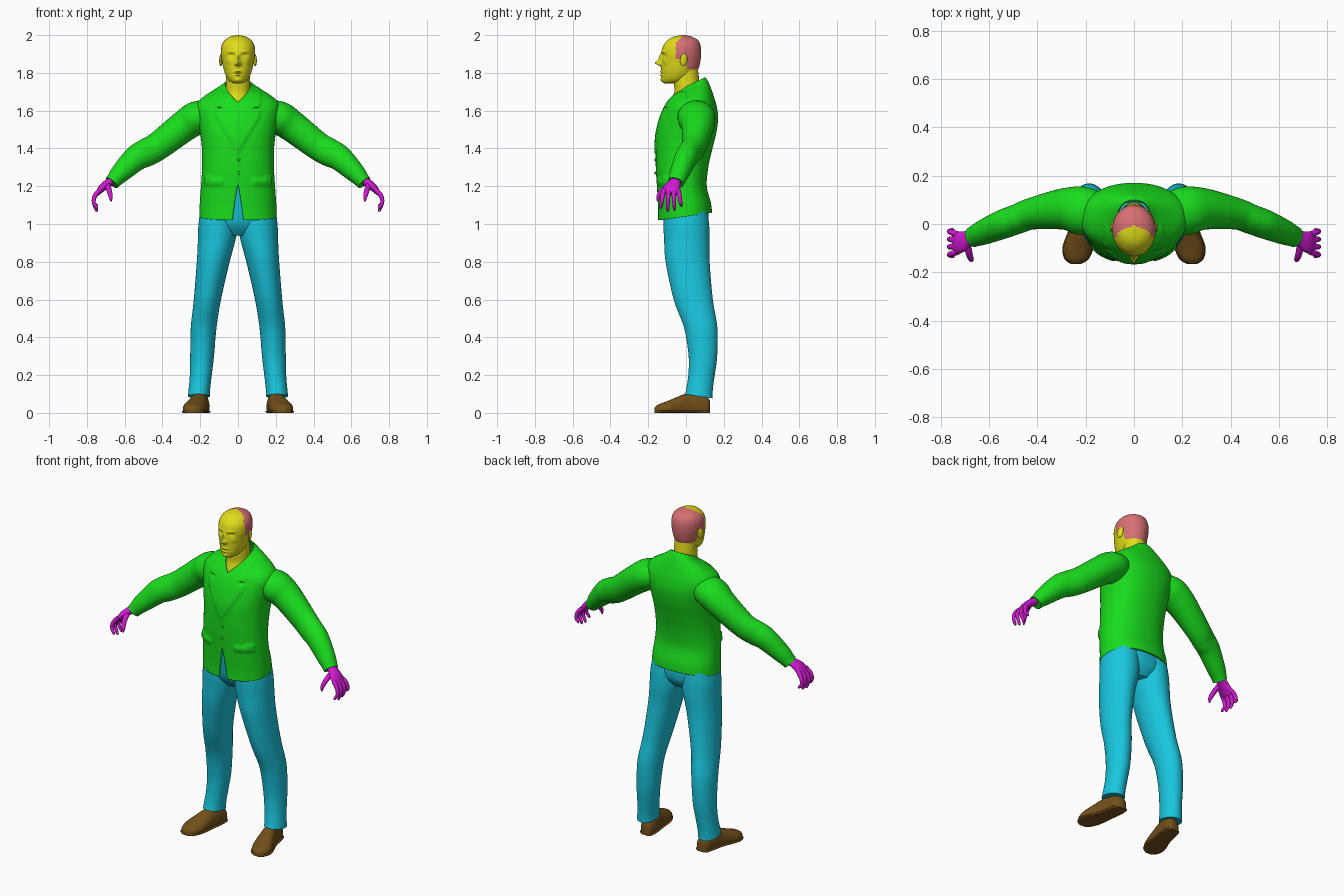
import bpy, bmesh
from math import sin, cos, pi, asin, exp, copysign
from mathutils import Vector

cube = bpy.data.objects.get("Cube")
if cube:
    bpy.data.objects.remove(cube)


def material(name, rgb):
    m = bpy.data.materials.new(name)
    m.use_nodes = True
    m.diffuse_color = (*rgb, 1)
    m.node_tree.nodes["Principled BSDF"].inputs["Base Color"].default_value = (*rgb, 1)
    return m


SKIN = material("yellow skin", (0.75, 0.72, 0.01))
HAIR = material("pink hair", (0.68, 0.16, 0.17))
CLOTH = material("green jacket", (0.01, 0.72, 0.012))
DENIM = material("cyan trousers", (0.01, 0.57, 0.74))
GLOVE = material("magenta hands", (0.65, 0.01, 0.65))
LEATHER = material("brown leather", (0.17, 0.08, 0.01))


def smooth_rows(rows, steps):
    """Catmull-Rom interpolation of rows of numbers."""
    rows = [Vector(r) for r in rows]
    out = []
    for i in range(len(rows) - 1):
        a, b, c, d = rows[max(i - 1, 0)], rows[i], rows[i + 1], rows[min(i + 2, len(rows) - 1)]
        for k in range(steps):
            t = k / steps
            out.append(b + (c - a) * (t / 2) + (a * 2 - b * 5 + c * 4 - d) * (t * t / 2)
                       + (b * 3 - a - c * 3 + d) * (t ** 3 / 2))
    return out + [rows[-1]]


def loft(name, rings, mats, closed=True, mirror=1, rule=None):
    """Skin a list of point rings; rule(center) picks the material index."""
    bm = bmesh.new()
    loops = [[bm.verts.new((p.x * mirror, p.y, p.z)) for p in ring] for ring in rings]
    n = len(loops[0])
    for lo, hi in zip(loops, loops[1:]):
        for j in range(n if closed else n - 1):
            k = (j + 1) % n
            bm.faces.new((lo[j], lo[k], hi[k], hi[j]))
    if closed:
        bm.faces.new(loops[0])
        bm.faces.new(loops[-1])
    bmesh.ops.remove_doubles(bm, verts=bm.verts, dist=0.0002)
    bmesh.ops.recalc_face_normals(bm, faces=bm.faces)
    if rule:
        for f in bm.faces:
            f.material_index = rule(f.calc_center_median())
    mesh = bpy.data.meshes.new(name)
    bm.to_mesh(mesh)
    bm.free()
    for m in mats:
        mesh.materials.append(m)
    return finish(bpy.data.objects.new(name, mesh))


def finish(ob):
    if not ob.users_collection:
        bpy.context.collection.objects.link(ob)
    bpy.ops.object.select_all(action="DESELECT")
    ob.select_set(True)
    bpy.context.view_layer.objects.active = ob
    bpy.ops.object.shade_smooth_by_angle(angle=0.9)
    return ob


def power(v, e):
    return copysign(abs(v) ** e, v)


def level_rings(rows, steps=6, segs=48, e=1.0, gap=None, shape=None):
    """Rings from rows of (z, centre x, half width, front y, back y, tilt)."""
    rings = []
    for z, cx, hw, f, b, tilt in smooth_rows(rows, steps):
        start = asin(min(gap(z) / hw, 0.9)) if gap else 0
        count = segs + 1 if gap else segs
        ring = []
        for j in range(count):
            t = start + (2 * pi - 2 * start) * j / segs
            dy = -(b - f) / 2 * power(cos(t), e)
            p = Vector((cx + hw * power(sin(t), e), (f + b) / 2 + dy, z + tilt * dy))
            ring.append(shape(p) if shape else p)
        rings.append(ring)
    return rings


def tube_rings(rows, steps=5, segs=20):
    """Rings along a path of (x, y, z, radius along y, other radius)."""
    rows = smooth_rows(rows, steps)
    centres = [Vector(r[:3]) for r in rows]
    rings = []
    for i, r in enumerate(rows):
        t = (centres[min(i + 1, len(rows) - 1)] - centres[max(i - 1, 0)]).normalized()
        side = (Vector((0, 1, 0)) - t * t.y).normalized()
        up = t.cross(side)
        rings.append([centres[i] + side * (r[3] * cos(a)) + up * (r[4] * sin(a))
                      for a in (2 * pi * j / segs for j in range(segs))])
    return rings


def ball(name, loc, size, mat):
    bpy.ops.mesh.primitive_uv_sphere_add(segments=20, ring_count=12, location=loc)
    ob = bpy.context.object
    ob.name, ob.scale = name, size
    ob.data.materials.append(mat)
    return finish(ob)


# Head: bumps are (x, z, spread x, spread z, forward amount)
BUMPS = [(0, 1.852, .012, .013, .033), (0, 1.88, .009, .02, .014), (.013, 1.846, .007, .007, .008),
         (.035, 1.892, .016, .010, -.011), (.033, 1.912, .022, .007, .006), (.035, 1.889, .009, .005, .005),
         (0, 1.806, .022, .004, .006), (0, 1.797, .024, .003, -.004), (0, 1.788, .019, .005, .006),
         (0, 1.763, .02, .010, .006), (.05, 1.86, .014, .012, .004)]


def face_shape(p):
    if p.y < -0.02:
        for x, z, sx, sz, amount in BUMPS:
            near = exp(-((abs(p.x) - x) / sx) ** 2 - ((p.z - z) / sz) ** 2)
            p.y -= amount * near
    return p


def hair_rule(c):
    line = -0.012 - 5.5 * c.x ** 2
    crown = c.z > 1.9 and c.y > line
    nape = c.z > 1.82 and c.y > 0.005
    sideburn = c.z > 1.875 and abs(c.x) > 0.07 and c.y > -0.055
    return int(crown or nape or sideburn)


head = [(1.745, 0, .02, -.115, -.06, 0), (1.755, 0, .043, -.126, 0, 0), (1.78, 0, .062, -.131, .04, 0),
        (1.82, 0, .076, -.131, .065, 0), (1.86, 0, .084, -.13, .076, 0), (1.90, 0, .09, -.13, .08, 0),
        (1.94, 0, .088, -.122, .078, 0), (1.97, 0, .073, -.1, .066, 0), (1.99, 0, .045, -.07, .035, 0),
        (2.0, 0, .008, -.025, -.005, 0)]
loft("head", level_rings(head, 9, 112, shape=face_shape), [SKIN, HAIR], rule=hair_rule)
neck = [(1.57, 0, .07, -.1, .09, 0), (1.65, 0, .07, -.078, .085, 0), (1.70, 0, .066, -.062, .076, 0),
        (1.76, 0, .064, -.064, .07, 0), (1.83, 0, .06, -.05, .062, 0)]
loft("neck", level_rings(neck), [SKIN])


# Jacket: open in a V at the neck and below the buttons, lapels and flaps raised
def jacket_gap(z):
    return max(0, (z - 1.65) * 0.6, (1.21 - z) * 0.14)


def jacket_shape(p):
    x, z = abs(p.x), p.z
    lapel = 1.37 < z < 1.70 and x < min((z - 1.37) * 0.58, 0.12)
    notch = 1.60 < z < 1.615 and x > 0.08
    flap = 0.08 < x < 0.175 and 1.205 < z < 1.245
    if p.y < 0 and ((lapel and not notch) or flap):
        p.y -= 0.007
        if flap:
            p.x += copysign(0.004, p.x)
    return p


jacket = [(1.04, 0, .205, -.148, .138, .14), (1.10, 0, .203, -.148, .132, .08), (1.2, 0, .196, -.154, .11, 0),
          (1.3, 0, .19, -.16, .118, 0), (1.4, 0, .191, -.16, .14, 0), (1.48, 0, .2, -.155, .16, 0),
          (1.56, 0, .215, -.135, .17, 0), (1.62, 0, .222, -.11, .163, 0), (1.66, 0, .2, -.088, .15, .05),
          (1.70, 0, .14, -.064, .132, .2), (1.725, 0, .09, -.052, .115, .4), (1.74, 0, .068, -.046, .1, .5)]
coat = loft("jacket", level_rings(jacket, 9, 128, 0.9, jacket_gap, jacket_shape), [CLOTH], closed=False)
solid = coat.modifiers.new("cloth thickness", "SOLIDIFY")
solid.thickness, solid.offset = 0.008, -1
for i, z in enumerate((1.34, 1.27)):
    ball(f"jacket_button_{i + 1}", (0.004, -0.163, z), (.008, .005, .008), CLOTH)

# Trouser seat
seat = [(.94, 0, .09, -.07, .08, 0), (1.0, 0, .19, -.112, .115, 0), (1.1, 0, .185, -.132, .115, 0),
        (1.23, 0, .17, -.143, .09, 0)]
loft("trouser_seat", level_rings(seat), [DENIM])

# Paired parts, described on the +x side
leg = [(.088, .207, .058, -.005, .14, -.15), (.13, .204, .057, .003, .142, -.08), (.2, .197, .058, .012, .152, 0),
       (.3, .19, .063, .014, .165, 0), (.45, .182, .068, -.01, .166, 0), (.6, .162, .072, -.065, .142, 0),
       (.8, .131, .087, -.108, .125, 0), (.92, .112, .1, -.116, .125, 0), (1.0, .106, .103, -.12, .122, 0),
       (1.1, .1, .095, -.12, .11, 0)]
sleeve = [(.13, .045, 1.585, .08, .07), (.215, .055, 1.563, .1, .088), (.29, .062, 1.515, .086, .083),
          (.42, .043, 1.415, .066, .075), (.485, .02, 1.378, .061, .074), (.54, 0, 1.348, .06, .068),
          (.62, -.033, 1.272, .052, .053), (.655, -.048, 1.233, .045, .042), (.668, -.054, 1.218, .043, .04)]
palm = [(.645, -.045, 1.245, .026, .022), (.69, -.062, 1.215, .034, .022), (.72, -.075, 1.19, .046, .02),
        (.745, -.08, 1.16, .045, .012)]
thumb = [(.69, -.085, 1.205, .016, .016), (.682, -.125, 1.178, .014, .014), (.674, -.146, 1.145, .011, .011),
         (.672, -.15, 1.12, .004, .004)]
# Shoe stations: (centre x, y, top z, half width)
shoe = [(.188, .128, .06, .018), (.19, .115, .08, .036), (.195, .07, .1, .044), (.205, .01, .105, .047),
        (.22, -.05, .083, .056), (.232, -.1, .062, .06), (.238, -.145, .045, .045), (.24, -.166, .028, .016)]


def shoe_rings(grow=0.0, top=None):
    rings = []
    for cx, y, tz, hw in smooth_rows(shoe, 5):
        height = top or tz
        rings.append([Vector((cx + (hw + grow) * power(cos(a), .8), y, max(0, height * (.35 + .65 * sin(a)))))
                      for a in (2 * pi * j / 32 for j in range(32))])
    return rings


for side, s in (("left", 1), ("right", -1)):
    loft(side + "_trouser_leg", level_rings(leg), [DENIM], mirror=s)
    loft(side + "_sleeve", tube_rings(sleeve, 6, 36), [CLOTH], mirror=s)
    loft(side + "_palm", tube_rings(palm), [GLOVE], mirror=s)
    loft(side + "_thumb", tube_rings(thumb, 4, 12), [GLOVE], mirror=s)
    for i, tip in enumerate((1.08, 1.065, 1.07, 1.09)):
        root, end = -.115 + .024 * i, -.133 + .036 * i
        mid = (root + end) / 2
        finger = [(.73, root, 1.18, .013, .013), (.757, mid, 1.15, .012, .012),
                  (.764, (mid + end) / 2, 1.115, .010, .010), (.75, end, tip + .01, .008, .008),
                  (.745, end, tip, .002, .002)]
        loft(f"{side}_finger_{i + 1}", tube_rings(finger, 4, 12), [GLOVE], mirror=s)
    loft(side + "_shoe", shoe_rings(), [LEATHER], mirror=s)
    loft(side + "_shoe_sole", shoe_rings(.005, .018), [LEATHER], mirror=s)
    ear = ball(side + "_ear", (s * .09, -.012, 1.868), (.008, .02, .033), SKIN)
    ear.rotation_euler = (-.15, 0, s * .3)
